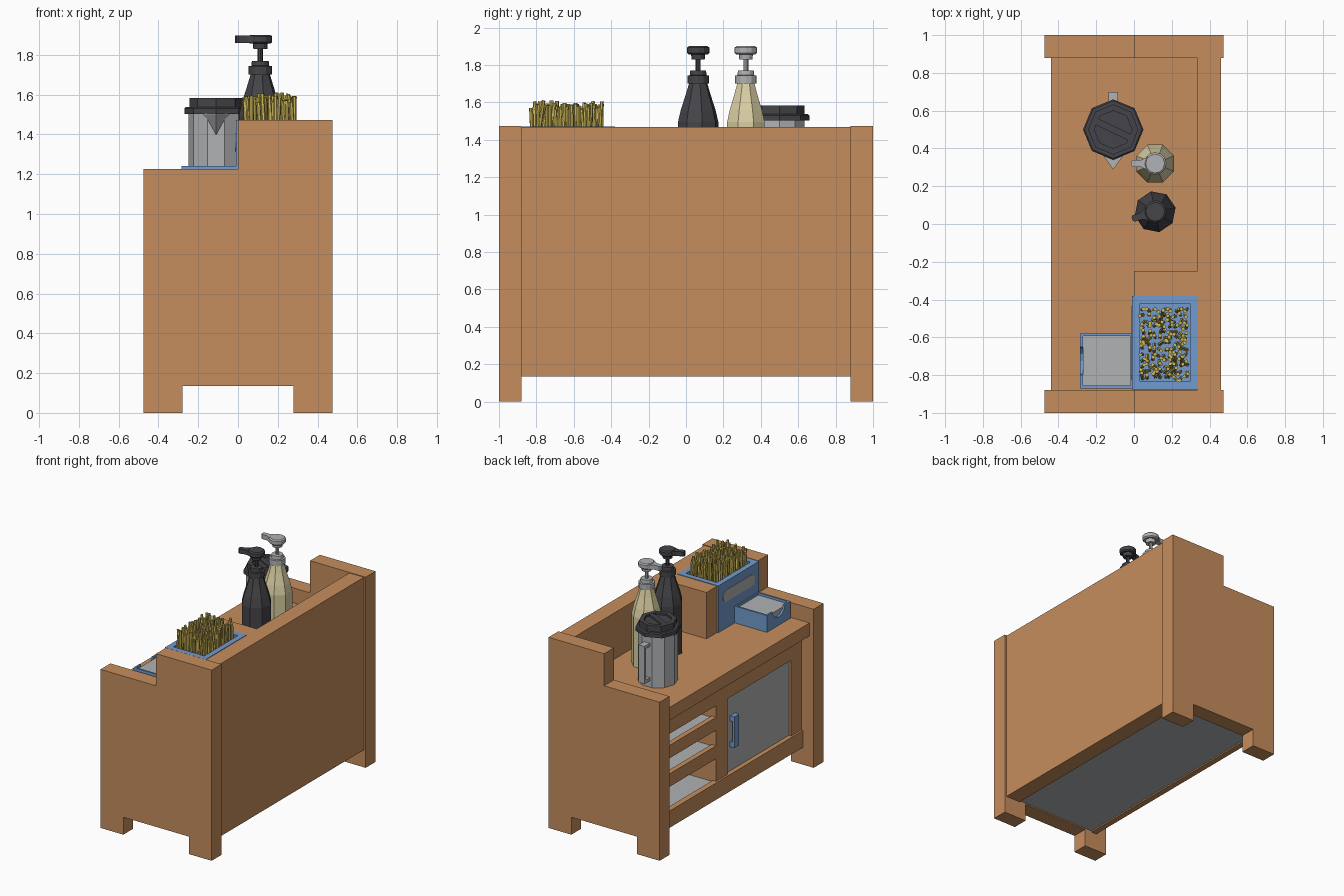
import bpy, bmesh, math, random
from mathutils import Vector, Matrix

if "Cube" in bpy.data.objects:
    bpy.data.objects.remove(bpy.data.objects["Cube"])

random.seed(4)

def mat(name, rgb):
    m = bpy.data.materials.new(name)
    m.diffuse_color = (*rgb, 1)
    m.use_nodes = True
    m.node_tree.nodes["Principled BSDF"].inputs["Base Color"].default_value = m.diffuse_color
    return m

WOOD = mat("wood", (0.56, 0.27, 0.11))
BLUE = mat("blue_plastic", (0.17, 0.33, 0.62))
GREY = mat("light_grey", (0.44, 0.445, 0.46))
DARK = mat("dark_plastic", (0.06, 0.06, 0.068))
CREAM = mat("cream", (0.70, 0.63, 0.37))
STICK = mat("straw_yellow", (0.62, 0.48, 0.10))

def finish(name, bm, m):
    bmesh.ops.recalc_face_normals(bm, faces=bm.faces)
    me = bpy.data.meshes.new(name)
    bm.to_mesh(me)
    bm.free()
    me.materials.append(m)
    ob = bpy.data.objects.new(name, me)
    bpy.context.collection.objects.link(ob)
    return ob

def add_box(bm, x, y, z):
    v = bmesh.ops.create_cube(bm, size=1)["verts"]
    for p in v:
        p.co = Vector((x[0] if p.co.x < 0 else x[1], y[0] if p.co.y < 0 else y[1],
                       z[0] if p.co.z < 0 else z[1]))

def boxes(name, m, *dims):
    bm = bmesh.new()
    for d in dims:
        add_box(bm, *d)
    return finish(name, bm, m)

def extrude(name, m, pts, vec):
    """Closed polygon swept along a vector."""
    bm = bmesh.new()
    f = bm.faces.new([bm.verts.new(p) for p in pts])
    r = bmesh.ops.extrude_face_region(bm, geom=[f])
    bmesh.ops.translate(bm, verts=[g for g in r["geom"] if isinstance(g, bmesh.types.BMVert)], vec=vec)
    return finish(name, bm, m)

def lathe(name, m, c, profile, n=8, rot=0.0):
    """Profile of (radius, z) turned about a vertical axis, capped at both ends."""
    bm = bmesh.new()
    rings = [[bm.verts.new((c[0] + r * math.cos(rot + 2 * math.pi * i / n),
                            c[1] + r * math.sin(rot + 2 * math.pi * i / n), z))
              for i in range(n)] for r, z in profile]
    for a, b in zip(rings, rings[1:]):
        for i in range(n):
            j = (i + 1) % n
            bm.faces.new((a[i], a[j], b[j], b[i]))
    bm.faces.new(rings[0])
    bm.faces.new(rings[-1])
    return finish(name, bm, m)

# --- Cabinet ---
TOP = 1.11
side = [(-.475, 0), (-.28, 0), (-.28, .135), (.28, .135), (.28, 0), (.475, 0),
        (.475, 1.473), (0, 1.473), (0, 1.225), (-.475, 1.225)]
for nm, y in (("front_side_panel", -1), ("back_side_panel", .88)):
    extrude(nm, WOOD, [(x, y, z) for x, z in side], (0, .12, 0))
boxes("rear_panel", WOOD, ((.335, .46), (-.88, .88), (.135, 1.468)))
boxes("counter_top", WOOD, ((-.44, .335), (-.88, .88), (1.01, TOP)))
boxes("raised_block", WOOD, ((0, .335), (-.38, -.25), (TOP, 1.468)))
boxes("bottom_rail", WOOD, ((-.385, -.34), (-.88, .88), (.135, .265)))
boxes("top_rail", WOOD, ((-.37, -.32), (-.88, .88), (.85, 1.01)))
boxes("door_post", WOOD, ((-.37, -.32), (-.88, -.755), (.265, .85)))
boxes("divider", WOOD, ((-.37, .335), (.02, .16), (.25, 1.01)))
boxes("floor_plate", GREY, ((-.34, .335), (-.88, .88), (.145, .255)))
for i, z in enumerate((.44, .66)):
    boxes(f"shelf_edge_{i}", WOOD, ((-.37, -.33), (.16, .88), (z, z + .10)))
    boxes(f"shelf_{i}", GREY, ((-.33, .335), (.16, .88), (z + .01, z + .09)))
boxes("door", GREY, ((-.35, -.325), (-.755, .02), (.265, .85)))
boxes("door_handle", BLUE, ((-.385, -.37), (-.10, -.04), (.45, .69)),
      ((-.37, -.35), (-.10, -.04), (.45, .49)), ((-.37, -.35), (-.10, -.04), (.65, .69)))

# --- Napkin box with a notch in its open side ---
x0, x1, y0, y1, zt, t = -.285, -.005, -.87, -.58, 1.24, .014
boxes("napkin_box", BLUE, ((x0, x1), (y0, y1), (TOP, TOP + .015)),
      ((x1 - t, x1), (y0, y1), (TOP, zt)),
      ((x0, x1), (y0, y0 + t), (TOP, zt)), ((x0, x1), (y1 - t, y1), (TOP, zt)))
ym = (y0 + y1) / 2
notch = [(ym - .075 * math.cos(a), zt - .065 * math.sin(a))
         for a in [math.pi * i / 6 for i in range(7)]]
wall = [(y0, TOP), (y0, zt)] + notch + [(y1, zt), (y1, TOP)]
extrude("napkin_box_notched_wall", BLUE, [(x0, y, z) for y, z in wall], (t, 0, 0))
boxes("napkins", GREY, ((x0 + t, x1 - t), (y0 + t, y1 - t), (TOP + .015, 1.222)))

# --- Stick bin ---
bx, by, bt = (-.01, .338), (-.877, -.38), 1.472
w = .042
boxes("stick_bin", BLUE, (bx, by, (TOP, TOP + .2)),
      ((bx[0], bx[0] + w), by, (TOP, bt)), ((bx[1] - w, bx[1]), by, (TOP, bt)),
      (bx, (by[0], by[0] + w), (TOP, bt)), (bx, (by[1] - w, by[1]), (TOP, bt)))
# rounded label window on the bin
slot = []
for s, cy in ((-1, -.78), (1, -.48)):
    for i in range(7):
        a = math.pi * i / 6
        slot.append((cy + s * .045 * math.sin(a), 1.36 + s * .045 * math.cos(a)))
extrude("bin_window", GREY, [(bx[0] - .004, y, z) for y, z in slot], (.005, 0, 0))

# sticks: jittered grid of slightly tilted thin bars
bm = bmesh.new()
for i in range(9):
    for j in range(13):
        p = Vector((.05 + i * .028 + random.uniform(-.008, .008),
                    -.81 + j * .0295 + random.uniform(-.008, .008), 1.31))
        top = random.uniform(1.56, 1.595)
        tilt = .015
        if random.random() < .28:
            tilt, top = .055, random.uniform(1.575, 1.61)
        d = Vector((random.uniform(-tilt, tilt), random.uniform(-tilt, tilt), top - 1.31))
        q = p + d
        q.x = min(max(q.x, .03), .285)
        q.y = min(max(q.y, -.83), -.45)
        d = q - p
        M = Matrix.Translation(p + d / 2) @ d.to_track_quat('Z', 'Y').to_matrix().to_4x4()
        bmesh.ops.create_cone(bm, segments=6, radius1=.0105, radius2=.0105, depth=d.length,
                              cap_ends=True, matrix=M)
finish("sticks", bm, STICK)

# --- Pump bottles ---
def pump(tag, c, r, body, head, ang):
    lathe(tag + "_bottle", body, c, [(r, TOP), (r, 1.495), (r * .86, 1.56), (r * .62, 1.64), (.05, 1.70)],
          8, math.pi / 8 if tag == "cream" else .2)
    lathe(tag + "_collar", head, c, [(.058, 1.70), (.058, 1.743), (.045, 1.745), (.042, 1.77)], 12)
    lathe(tag + "_stem", head, c, [(.013, 1.77), (.013, 1.83)], 8)
    lathe(tag + "_neck", head, c, [(.035, 1.83), (.038, 1.858)], 12)
    lathe(tag + "_head", head, c, [(.052, 1.857), (.06, 1.865), (.06, 1.892), (.05, 1.90)], 12)
    outline = [(.03, .042), (.075, .018), (.12, .018), (.128, .008),
               (.128, -.008), (.12, -.018), (.075, -.018), (.03, -.042)]
    ca, sa = math.cos(ang), math.sin(ang)
    extrude(tag + "_nozzle", head, [(c[0] + u * ca - v * sa, c[1] + u * sa + v * ca, 1.86)
                                    for u, v in outline], (0, 0, .036))

pump("dark", (.112, .065), .11, DARK, DARK, math.pi + .3)
pump("cream", (.112, .32), .108, CREAM, GREY, math.pi)

# --- Pitcher ---
pc = (-.11, .50)
lathe("pitcher_body", GREY, pc, [(.14, TOP), (.14, 1.505)], 10)
extrude("pitcher_spout", GREY, [(-.19, .40, 1.50), (-.03, .40, 1.50), (-.11, .288, 1.50)], (0, 0, .006))
bm = bmesh.new()
a, b, c, d = [bm.verts.new(p) for p in ((-.19, .40, 1.50), (-.03, .40, 1.50), (-.11, .288, 1.50), (-.11, .38, 1.38))]
for f in ((a, b, c), (a, c, d), (c, b, d), (a, d, b)):
    bm.faces.new(f)
finish("pitcher_spout_under", bm, GREY)
hx = (-.135, -.085)
boxes("pitcher_handle", GREY, (hx, (.68, .70), (1.16, 1.45)),
      (hx, (.62, .68), (1.425, 1.45)), (hx, (.62, .68), (1.16, 1.185)))
lathe("lid_rim", DARK, pc, [(.16, 1.503), (.16, 1.53), (.152, 1.537)], 8)
lathe("lid_step", DARK, pc, [(.133, 1.535), (.133, 1.568)], 8)
# raised lid ring and bar leave two half-round recesses
bm = bmesh.new()
n = 16
def ring(r, z, k):
    return [bm.verts.new((pc[0] + r * math.cos(2 * math.pi * i / k), pc[1] + r * math.sin(2 * math.pi * i / k), z))
            for i in range(k)]
q = [ring(.133, 1.566, 8), ring(.133, 1.583, 8), ring(.10, 1.583, 8), ring(.10, 1.566, 8)]
for u, v in zip(q, q[1:] + q[:1]):
    for i in range(8):
        j = (i + 1) % 8
        bm.faces.new((u[i], u[j], v[j], v[i]))
finish("lid_ring", bm, DARK)
ca, sa = math.cos(-.45), math.sin(-.45)
extrude("lid_bar", DARK, [(pc[0] + u * ca - v * sa, pc[1] + u * sa + v * ca, 1.566)
                          for u, v in ((-.105, -.018), (.105, -.018), (.105, .018), (-.105, .018))], (0, 0, .016))
